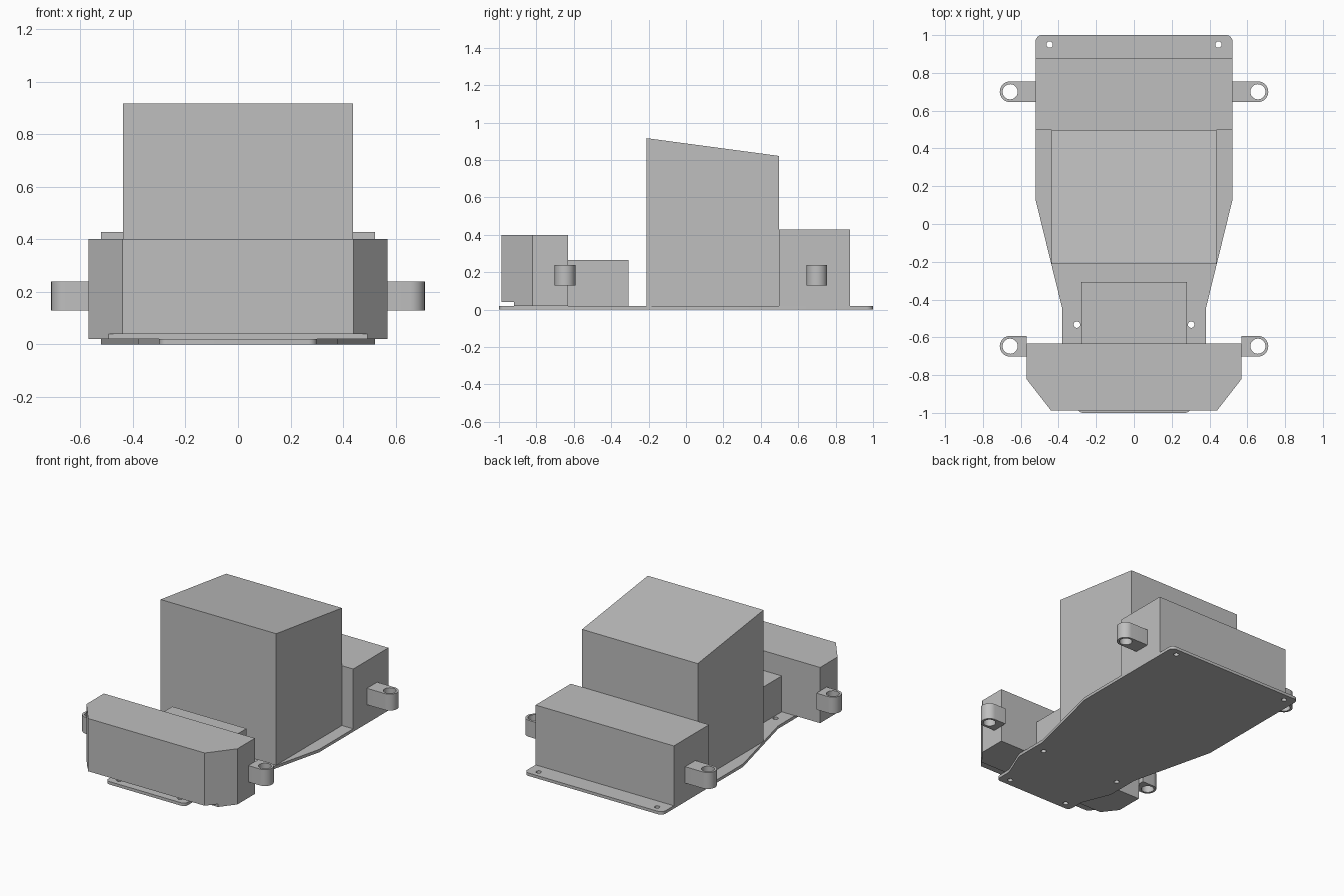
import bpy
import bmesh
from math import sin, cos, pi
from mathutils import Vector

cube = bpy.data.objects.get("Cube")
if cube:
    bpy.data.objects.remove(cube, do_unlink=True)

# One plain grey for every part
grey = bpy.data.materials.new("plain_grey")
grey.use_nodes = True
colour = (0.52, 0.52, 0.52, 1)
grey.diffuse_color = colour
grey.node_tree.nodes["Principled BSDF"].inputs["Base Color"].default_value = colour

PLATE = 0.02


def finish(name, bm):
    bmesh.ops.recalc_face_normals(bm, faces=bm.faces)
    mesh = bpy.data.meshes.new(name)
    bm.to_mesh(mesh)
    bm.free()
    mesh.materials.clear()
    mesh.materials.append(grey)
    obj = bpy.data.objects.new(name, mesh)
    bpy.context.collection.objects.link(obj)
    return obj


def block(name, half_width, profile, cuts=()):
    """Extrude a side profile (y, z) across x, then slice corners off."""
    bm = bmesh.new()
    face = bm.faces.new([bm.verts.new((-half_width, y, z)) for y, z in profile])
    swept = bmesh.ops.extrude_face_region(bm, geom=[face])["geom"]
    verts = [v for v in swept if isinstance(v, bmesh.types.BMVert)]
    bmesh.ops.translate(bm, verts=verts, vec=(2 * half_width, 0, 0))
    bmesh.ops.recalc_face_normals(bm, faces=bm.faces)
    for point, normal in cuts:
        cut = bmesh.ops.bisect_plane(
            bm, geom=bm.verts[:] + bm.edges[:] + bm.faces[:],
            plane_co=point, plane_no=normal, clear_outer=True)["geom_cut"]
        edges = [e for e in cut if isinstance(e, bmesh.types.BMEdge)]
        bmesh.ops.edgeloop_fill(bm, edges=edges)
    return finish(name, bm)


def rect(y0, y1, z1):
    return [(y0, PLATE), (y1, PLATE), (y1, z1), (y0, z1)]


def arc(cx, cy, radius, start, end, steps):
    angles = [start + (end - start) * i / steps for i in range(steps + 1)]
    return [(cx + radius * cos(a), cy + radius * sin(a)) for a in angles]


def circle(cx, cy, radius, steps=32):
    return arc(cx, cy, radius, 0, 2 * pi, steps)[:-1]


def pierced_plate(name, loops, z0, z1):
    """Filled outline with holes, given thickness."""
    curve = bpy.data.curves.new(name, "CURVE")
    curve.dimensions = "2D"
    curve.fill_mode = "BOTH"
    curve.extrude = (z1 - z0) / 2
    for loop in loops:
        spline = curve.splines.new("POLY")
        spline.points.add(len(loop) - 1)
        for point, (x, y) in zip(spline.points, loop):
            point.co = (x, y, 0, 1)
        spline.use_cyclic_u = True
    temp = bpy.data.objects.new(name + "_outline", curve)
    mesh = bpy.data.meshes.new_from_object(temp)
    bm = bmesh.new()
    bm.from_mesh(mesh)
    bpy.data.objects.remove(temp)
    bpy.data.curves.remove(curve)
    bpy.data.meshes.remove(mesh)
    bmesh.ops.remove_doubles(bm, verts=bm.verts, dist=0.0001)
    bmesh.ops.translate(bm, verts=bm.verts, vec=(0, 0, (z0 + z1) / 2))
    obj = finish(name, bm)
    bpy.ops.object.select_all(action="DESELECT")
    obj.select_set(True)
    bpy.context.view_layer.objects.active = obj
    bpy.ops.object.shade_smooth_by_angle()
    return obj


# Base plate: wide rear, tapered waist, narrow nose, six screw holes
half = (arc(0.27, -0.97, 0.03, -pi / 2, 0, 8)
        + [(0.30, -0.88), (0.38, -0.68), (0.38, -0.45), (0.522, 0.13)]
        + arc(0.487, 0.965, 0.035, 0, pi / 2, 8))
outline = half + [(-x, y) for x, y in reversed(half)]
holes = [circle(side * x, y, 0.017, 20)
         for side in (-1, 1)
         for x, y in ((0.447, 0.95), (0.303, -0.533), (0.23, -0.95))]
pierced_plate("base_plate", [outline] + holes, 0, PLATE)

# Front housing: chamfered front corners and a relief under the nose
front, relief = -0.987, -0.92
corner_cuts = [(Vector((side * 0.57, -0.82, 0)), Vector((side * 0.167, -0.13, 0)))
               for side in (-1, 1)]
block("front_housing", 0.57,
      [(relief, PLATE), (-0.632, PLATE), (-0.632, 0.40), (front, 0.40),
       (front, 0.04), (relief, 0.04)], corner_cuts)

# Low block, sloped tower and rear housing
block("low_block", 0.28, rect(-0.632, -0.308, 0.265))
block("sloped_tower", 0.437,
      [(-0.212, PLATE), (0.497, PLATE), (0.497, 0.822), (-0.212, 0.917)])
block("rear_housing", 0.522, rect(0.497, 0.877, 0.428))

# Mounting lugs with vertical bores
for end, root, y in (("front", 0.57, -0.647), ("rear", 0.522, 0.70)):
    for name, side in (("left", 1), ("right", -1)):
        shape = [(root, y - 0.055)] + arc(0.656, y, 0.055, -pi / 2, pi / 2, 16)
        shape.append((root, y + 0.055))
        loops = [shape, circle(0.656, y, 0.04)]
        loops = [[(side * px, py) for px, py in loop] for loop in loops]
        pierced_plate(f"{end}_{name}_lug", loops, 0.128, 0.24)
